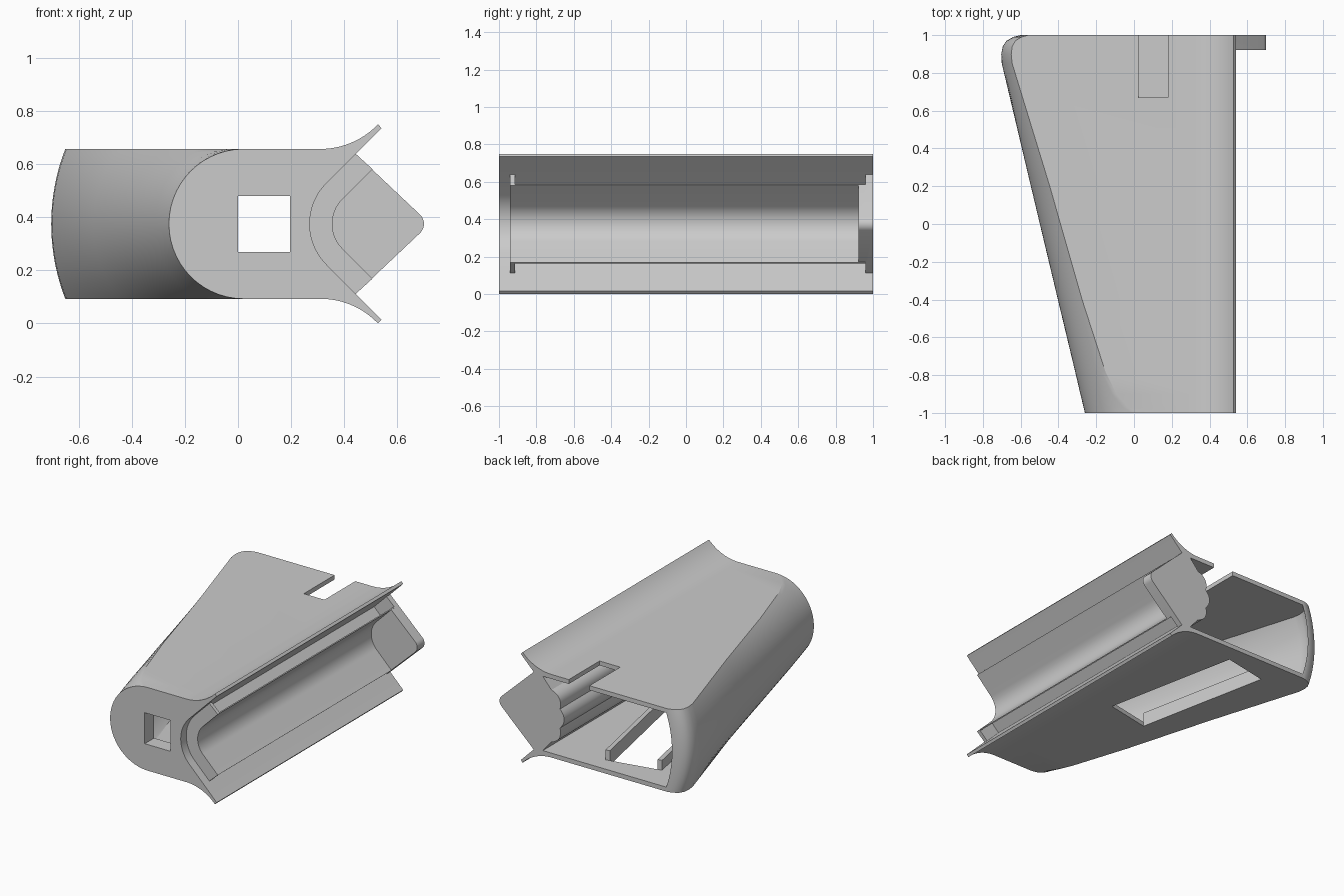
import bpy, bmesh, math
from mathutils import Matrix

if "Cube" in bpy.data.objects:
    bpy.data.objects.remove(bpy.data.objects["Cube"])

ZC = 0.375            # mirror height of the whole model
CX, R_OUT, R_IN = 0.487, 0.217, 0.132   # groove rounding centre and radii


def loft(name, sections):
    """Skin closed (x, z) outlines placed at increasing y; returns the object."""
    bm = bmesh.new()
    rings = [[bm.verts.new((x, y, z)) for x, z in pts] for y, pts in sections]
    n = len(rings[0])
    for a, b in zip(rings, rings[1:]):
        for i in range(n):
            j = (i + 1) % n
            bm.faces.new((a[i], a[j], b[j], b[i]))
    bm.faces.new(rings[0])
    bm.faces.new(rings[-1][::-1])
    bmesh.ops.recalc_face_normals(bm, faces=bm.faces)
    me = bpy.data.meshes.new(name)
    bm.to_mesh(me)
    bm.free()
    ob = bpy.data.objects.new(name, me)
    bpy.context.collection.objects.link(ob)
    return ob


def prism(name, pts, y0, y1):
    return loft(name, [(y0, pts), (y1, pts)])


def box(name, x0, x1, y0, y1, z0, z1):
    return prism(name, [(x0, z0), (x1, z0), (x1, z1), (x0, z1)], y0, y1)


def boolean(target, tool, op='DIFFERENCE'):
    tool.hide_render = True
    mod = target.modifiers.new(op, 'BOOLEAN')
    mod.operation, mod.solver, mod.object = op, 'EXACT', tool
    bpy.ops.object.select_all(action='DESELECT')
    bpy.context.view_layer.objects.active = target
    target.select_set(True)
    bpy.ops.object.modifier_apply(modifier=mod.name)
    bpy.data.objects.remove(tool)


def smooth(ob):
    bpy.ops.object.select_all(action='DESELECT')
    bpy.context.view_layer.objects.active = ob
    ob.select_set(True)
    bpy.ops.object.shade_smooth_by_angle(angle=math.radians(30))


def arc(cx, cz, r, a0, a1, n):
    out = []
    for i in range(n + 1):
        a = math.radians(a0 + (a1 - a0) * i / n)
        out.append((cx + r * math.cos(a), cz + r * math.sin(a)))
    return out


def flip(pts):
    return [(x, 2 * ZC - z) for x, z in reversed(pts)]


def left_arc(left, bulge, h, n=28):
    """Rounded left side, from top to bottom."""
    r = (h * h + bulge * bulge) / (2 * bulge)
    half = math.degrees(math.asin(min(1, h / r)))
    return arc(left + r, ZC, r, 180 - half, 180 + half, n)


def groove(r, end_z, n=20):
    """V with a rounded bottom, from lower end to upper end."""
    mid = arc(CX, ZC, r, 225, 135, n)
    x, z = mid[-1]
    top = (x + end_z - z, end_z)
    return [(top[0], 2 * ZC - top[1])] + mid + [top]


# body: y, left extent and bulge of the rounded tapering side
STATIONS = [(-1, -.26, .28), (-.97, -.267, .235), (-.9, -.284, .19),
            (-.78, -.312, .16), (-.4, -.403, .128), (.2, -.546, .10),
            (.85, -.70, .055), (.9, -.703, .053), (.94, -.695, .05),
            (.97, -.675, .047), (.99, -.64, .044), (1, -.60, .04)]

flare = arc(.31, ZC - .582, .3, 90, 45, 12) + [(.527, 0)]
right_side = flare + groove(R_OUT, .735) + flip(flare)
body = loft("body_shell", [(y, left_arc(l, b, .282) + right_side) for y, l, b in STATIONS])

# hollow inside, open at the back, with a scalloped wall behind the groove
scallop = []
for i in range(37):
    t = i / 36
    a = math.radians(225 - 90 * t)
    r = .25 + .022 * abs(math.sin(3 * math.pi * t))
    scallop.append((CX + r * math.cos(a), ZC + r * math.sin(a)))
inner_right = [(.375, .123)] + scallop + [(.375, .627)]
inner = [(y if y < 1 else 1.03, left_arc(l + .035, b, .252) + inner_right)
         for y, l, b in STATIONS if y >= -.9]
boolean(body, loft("cavity_cutter", inner))

# square hole in the front, notch in the top rear edge
boolean(body, box("front_hole_cutter", 0, .195, -1.1, -.8, .27, .48))
boolean(body, box("notch_cutter", .025, .18, .67, 1.1, .58, .75))

# slanted window in the underside
tilt = Matrix.Translation((-.11, .385, 0)) @ Matrix.Rotation(math.radians(11.4), 4, 'Z')
window = box("window_cutter", -.16, .16, -.475, .475, .02, .25)
window.data.transform(tilt)
boolean(body, window)
smooth(body)

# rails along the long edges of the window
for side, x in (("left", -.19), ("right", .16)):
    rail = box(side + "_window_rail", x, x + .03, -.475, .475, .11, .19)
    rail.data.transform(tilt)

# cradle: trough lining the groove, closed by a pointed plate at the rear
outer = groove(R_OUT + .01, .645)
trough = outer + groove(R_IN, .581)[::-1]
cradle = prism("cradle_trough", trough, -.94, .96)
plate = prism("end_plate", outer + arc(.70 - .048, ZC, .048, 45, -45, 8), .922, 1)
boolean(cradle, plate, 'UNION')

# long slots between the cradle and the groove walls
slot = [(.34, .555), (.405, .49), (.605, .69), (.54, .755)]
for k, pts in enumerate((slot, flip(slot))):
    boolean(cradle, prism("slot_cutter_%d" % k, pts, -.915, .96))
smooth(cradle)
